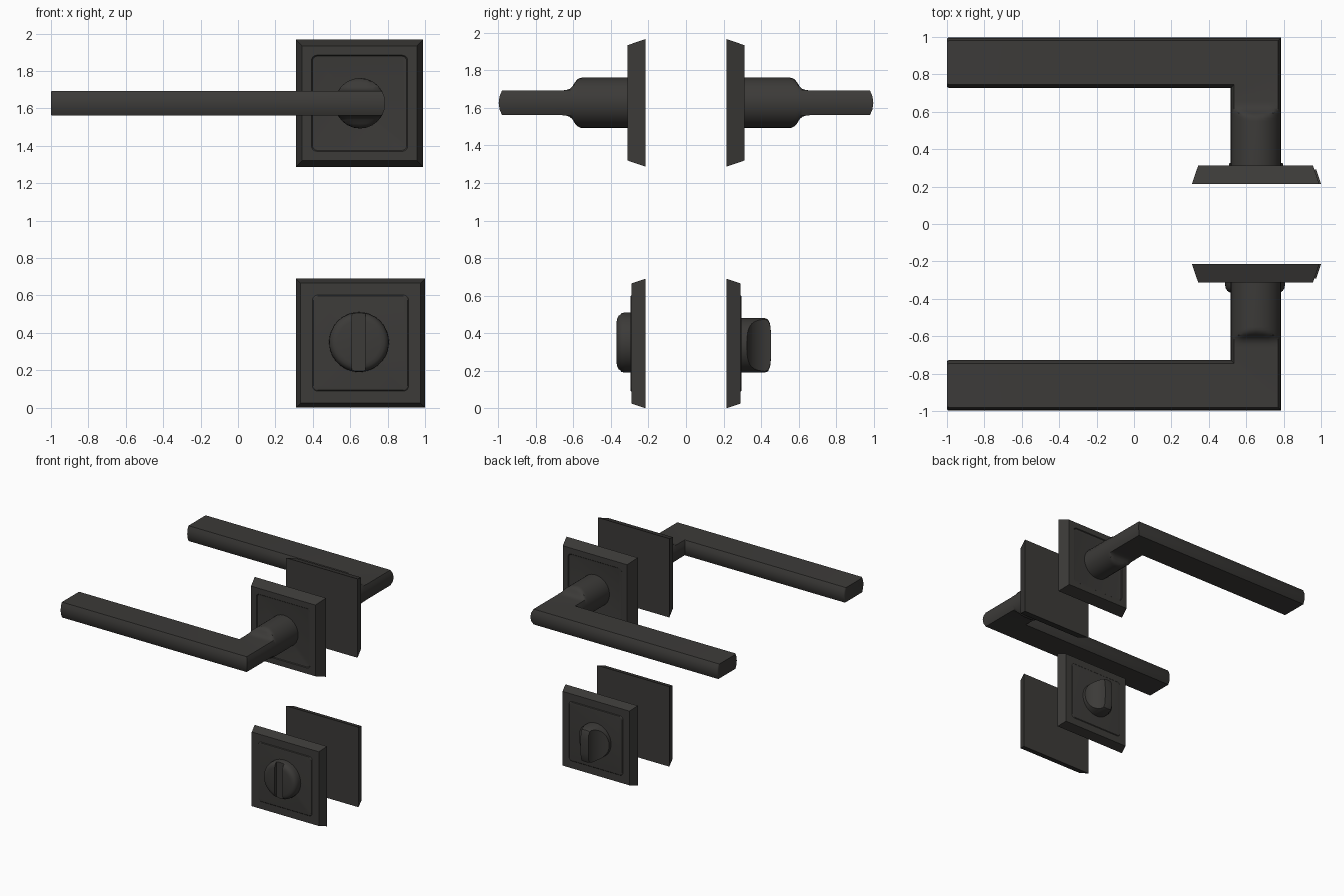
import bpy, bmesh, math
from mathutils import Vector

if "Cube" in bpy.data.objects:
    bpy.data.objects.remove(bpy.data.objects["Cube"])

CX = 0.652          # shared x of the spindle axis
Z_TOP, Z_LOW = 1.627, 0.345


def loft(name, rings, side):
    """Skin a list of equal-length point rings; side=+1 mirrors the part to the back."""
    bm = bmesh.new()
    vr = [[bm.verts.new((p[0], p[1] * -side, p[2])) for p in r] for r in rings]
    n = len(vr[0])
    for a, b in zip(vr, vr[1:]):
        for i in range(n):
            j = (i + 1) % n
            bm.faces.new((a[i], a[j], b[j], b[i]))
    bm.faces.new(vr[0])
    bm.faces.new(vr[-1])
    bmesh.ops.remove_doubles(bm, verts=bm.verts, dist=1e-5)
    bmesh.ops.recalc_face_normals(bm, faces=bm.faces)
    me = bpy.data.meshes.new(name)
    bm.to_mesh(me)
    bm.free()
    ob = bpy.data.objects.new(name, me)
    bpy.context.collection.objects.link(ob)
    ob.data.materials.append(mat)
    return ob


def smooth(ob, angle=32):
    bpy.ops.object.select_all(action='DESELECT')
    ob.select_set(True)
    bpy.context.view_layer.objects.active = ob
    bpy.ops.object.shade_smooth_by_angle(angle=math.radians(angle))


def cut(ob, cutter):
    bpy.context.view_layer.objects.active = ob
    m = ob.modifiers.new("cut", 'BOOLEAN')
    m.operation, m.solver, m.object = 'DIFFERENCE', 'EXACT', cutter
    bpy.ops.object.modifier_apply(modifier=m.name)
    bpy.data.objects.remove(cutter)


def square_ring(cx, cz, half, rad, y, k=4):
    pts = []
    for q in range(4):
        c = math.pi / 4 + q * math.pi / 2
        ox = cx + math.copysign(half - rad, math.cos(c))
        oz = cz + math.copysign(half - rad, math.sin(c))
        for i in range(k + 1):
            a = q * math.pi / 2 + i / k * math.pi / 2
            pts.append((ox + rad * math.cos(a), y, oz + rad * math.sin(a)))
    return pts


def circle_ring(cx, cz, r, y, n=48):
    return [(cx + r * math.cos(2 * math.pi * i / n), y, cz + r * math.sin(2 * math.pi * i / n))
            for i in range(n)]


def plate(name, cx, cz, half, front, chamfer, step, side):
    """Chamfered square rosette with a rounded inner panel stepped in or out."""
    spec = [(half, 0, 0.215), (half - chamfer, 0, front), (0.257, 0.028, front),
            (0.252, 0.026, front + step * 0.8), (0.243, 0.022, front + step)]
    smooth(loft(name, [square_ring(cx, cz, h, r, -y) for h, r, y in spec], side), 20)


def lever(name, side):
    """Round neck flattening into a slab, mitred into the long grip."""
    R, H, n = 0.135, 0.066, 24
    cy = -0.863

    def section(h):
        out = []
        for i in range(n):
            a = 2 * math.pi * i / n
            out.append((R * math.cos(a), max(-h, min(h, R * math.sin(a)))))
        return out

    rings = []
    # neck and S-shaped flattening
    for y, h in [(-0.285, R), (-0.55, R), (-0.565, 0.132), (-0.58, 0.124), (-0.593, 0.108),
                 (-0.605, 0.088), (-0.62, 0.074), (-0.64, 0.068), (-0.66, H)]:
        rings.append([(CX + u, y, Z_TOP + v) for u, v in section(h)])
    # mitred corner
    rings.append([(CX + u, cy - u, Z_TOP + v) for u, v in section(H)])
    # straight grip with a softened end
    for x, s in [(-0.99, 1), (-0.997, 0.975), (-1.0, 0.94)]:
        rings.append([(x, cy - u * s, Z_TOP + v * s) for u, v in section(H)])
    smooth(loft(name, rings, side), 35)


mat = bpy.data.materials.new("dark_metal")
mat.diffuse_color = (0.045, 0.043, 0.04, 1)
mat.use_nodes = True
mat.node_tree.nodes["Principled BSDF"].inputs["Base Color"].default_value = mat.diffuse_color

# rosettes and levers on both door faces (-1 = back, +1 = front mirrored below)
for label, side in (("front", -1), ("back", 1)):
    plate(label + "_lever_rosette", 0.65, Z_TOP, 0.34, 0.312, 0.033, -0.008, side)
    plate(label + "_lock_rosette", 0.655, Z_LOW, 0.345, 0.291, 0.025, 0.006, side)
    lever(label + "_lever", side)

# slotted release disc on the front
disc = loft("release_disc", [circle_ring(CX - 0.005, 0.35, r, -y) for r, y in
            [(0.16, 0.285), (0.16, 0.325), (0.157, 0.343), (0.148, 0.358),
             (0.135, 0.366), (0.115, 0.37)]], -1)
bpy.ops.mesh.primitive_cube_add(size=1, location=(CX - 0.006, -0.39, 0.35))
slot = bpy.context.object
slot.scale = (0.074, 0.09, 0.5)
cut(disc, slot)
smooth(disc)

# thumb turn on the back: domed cylinder with a scoop on each side
turn = loft("thumb_turn", [circle_ring(CX, 0.335, r, -y) for r, y in
            [(0.145, 0.285), (0.145, 0.42), (0.138, 0.437), (0.115, 0.448), (0.06, 0.454)]], 1)
for s in (-1, 1):
    bpy.ops.mesh.primitive_cylinder_add(vertices=64, radius=0.135, depth=0.6,
                                        location=(CX + s * 0.172, 0.456, 0.335))
    cut(turn, bpy.context.object)
smooth(turn)
